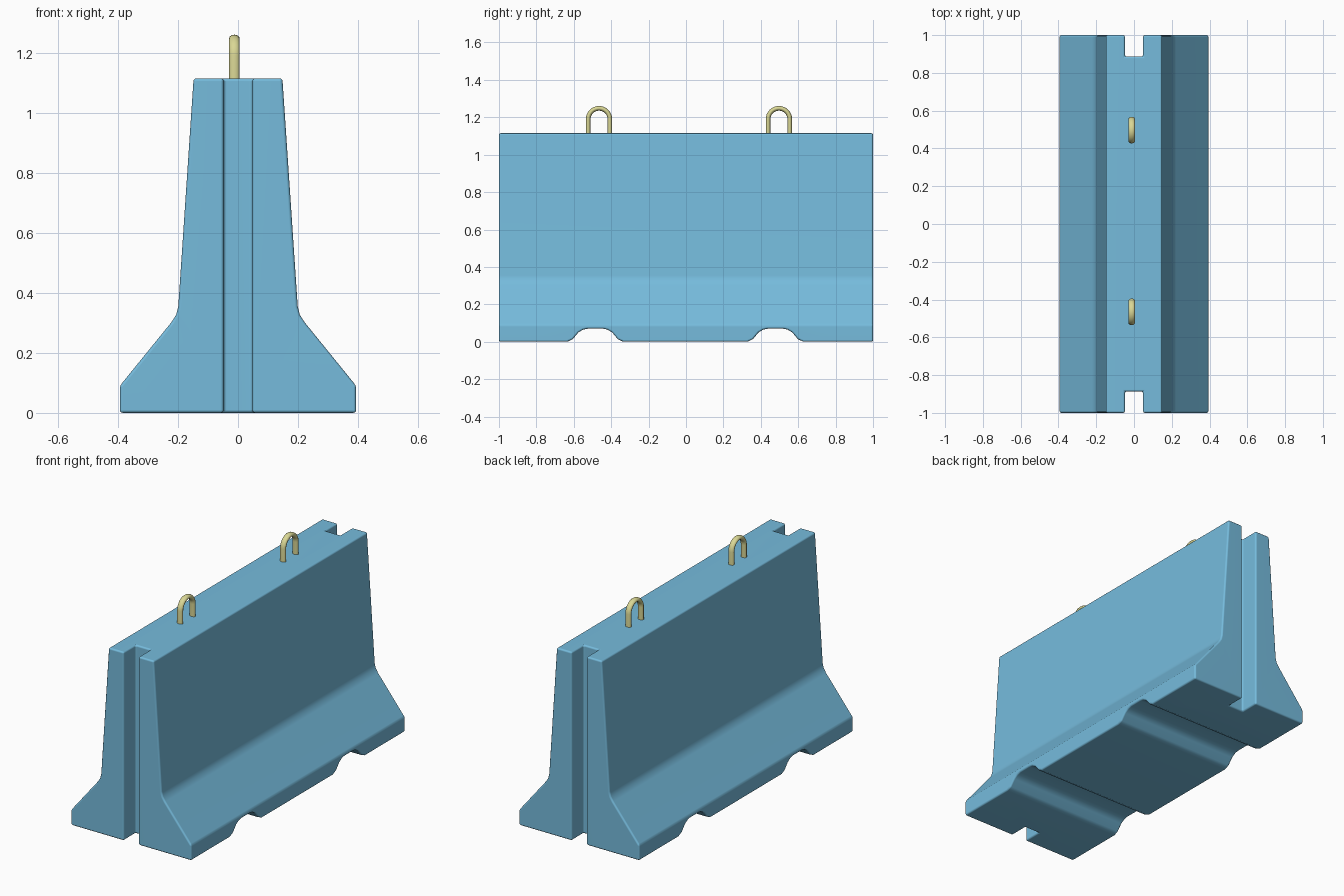
import bpy, bmesh, math

if "Cube" in bpy.data.objects:
    bpy.data.objects.remove(bpy.data.objects["Cube"])


def material(name, color):
    mat = bpy.data.materials.new(name)
    mat.diffuse_color = color
    mat.use_nodes = True
    mat.node_tree.nodes["Principled BSDF"].inputs["Base Color"].default_value = mat.diffuse_color
    return mat


def prism(name, outline, to_3d, start, end):
    """Extrude a closed 2D outline between two distances."""
    bm = bmesh.new()
    a = [bm.verts.new(to_3d(u, v, start)) for u, v in outline]
    b = [bm.verts.new(to_3d(u, v, end)) for u, v in outline]
    bm.faces.new(a)
    bm.faces.new(b[::-1])
    for i in range(len(a)):
        j = (i + 1) % len(a)
        bm.faces.new((a[j], a[i], b[i], b[j]))
    bmesh.ops.recalc_face_normals(bm, faces=bm.faces)
    mesh = bpy.data.meshes.new(name)
    bm.to_mesh(mesh)
    bm.free()
    obj = bpy.data.objects.new(name, mesh)
    bpy.context.collection.objects.link(obj)
    return obj


def mirrored(half):
    return half + [(-u, v) for u, v in reversed(half)]


concrete = material("blue_concrete", (0.18, 0.50, 0.72, 1))
steel = material("yellow_steel", (0.70, 0.68, 0.30, 1))

# Barrier body: flared foot, softly bent into a tapering wall
half = [(0.394, 0.0), (0.394, 0.09), (0.222, 0.302), (0.206, 0.327),
        (0.199, 0.355), (0.148, 1.115)]
body = prism("barrier_body", mirrored(half), lambda u, v, d: (u, d, v), -1, 1)
body.data.materials.append(concrete)

# Cutters: an upright slot in each end, two curved notches under the foot
cutters = []
slot = [(-0.048, -0.2), (0.048, -0.2), (0.048, 1.4), (-0.048, 1.4)]
for side in (-1, 1):
    cutters.append(prism("slot_cutter", slot, lambda u, v, d: (u, d, v),
                         side * 0.887, side * 1.2))
notch = mirrored([(0.19, -0.019), (0.12, 0.014), (0.09, 0.05),
                  (0.065, 0.065), (0.04, 0.07)])
for y in (-0.485, 0.478):
    cutters.append(prism("notch_cutter", notch,
                         lambda u, v, d, y=y: (d, y + u, v), -0.6, 0.6))

bpy.context.view_layer.objects.active = body
for cutter in cutters:
    cutter.hide_render = True
    mod = body.modifiers.new("cut", "BOOLEAN")
    mod.operation = "DIFFERENCE"
    mod.solver = "EXACT"
    mod.object = cutter
    bpy.ops.object.modifier_apply(modifier=mod.name)
    bpy.data.objects.remove(cutter)

# Softened edges
bevel = body.modifiers.new("soft_edges", "BEVEL")
bevel.width = 0.01
bevel.segments = 3
bevel.limit_method = "ANGLE"
bevel.angle_limit = math.radians(32)
body.data.polygons.foreach_set("use_smooth", [True] * len(body.data.polygons))
normals = body.modifiers.new("even_shading", "WEIGHTED_NORMAL")
normals.keep_sharp = True

# Lifting loops: arched bars, slightly wider across than along the barrier
for i, y in enumerate((-0.465, 0.497)):
    r, spring = 0.058, 1.19
    path = [(r, 1.08)]
    path += [(r * math.cos(t * math.pi / 16), spring + r * math.sin(t * math.pi / 16))
             for t in range(17)]
    path += [(-r, 1.08)]
    curve = bpy.data.curves.new("lifting_loop", "CURVE")
    curve.dimensions = "3D"
    curve.bevel_depth = 0.0125
    curve.bevel_resolution = 4
    curve.use_fill_caps = True
    spline = curve.splines.new("POLY")
    spline.points.add(len(path) - 1)
    for point, (u, z) in zip(spline.points, path):
        point.co = (0, u, z, 1)
    spline.use_smooth = True
    curve.materials.append(steel)
    loop = bpy.data.objects.new("lifting_loop_%d" % (i + 1), curve)
    loop.location = (-0.012, y, 0)
    loop.scale.x = 1.42
    bpy.context.collection.objects.link(loop)
    bpy.ops.object.select_all(action="DESELECT")
    loop.select_set(True)
    bpy.context.view_layer.objects.active = loop
    bpy.ops.object.convert(target="MESH")
    bpy.ops.object.shade_smooth_by_angle(angle=math.radians(40))
